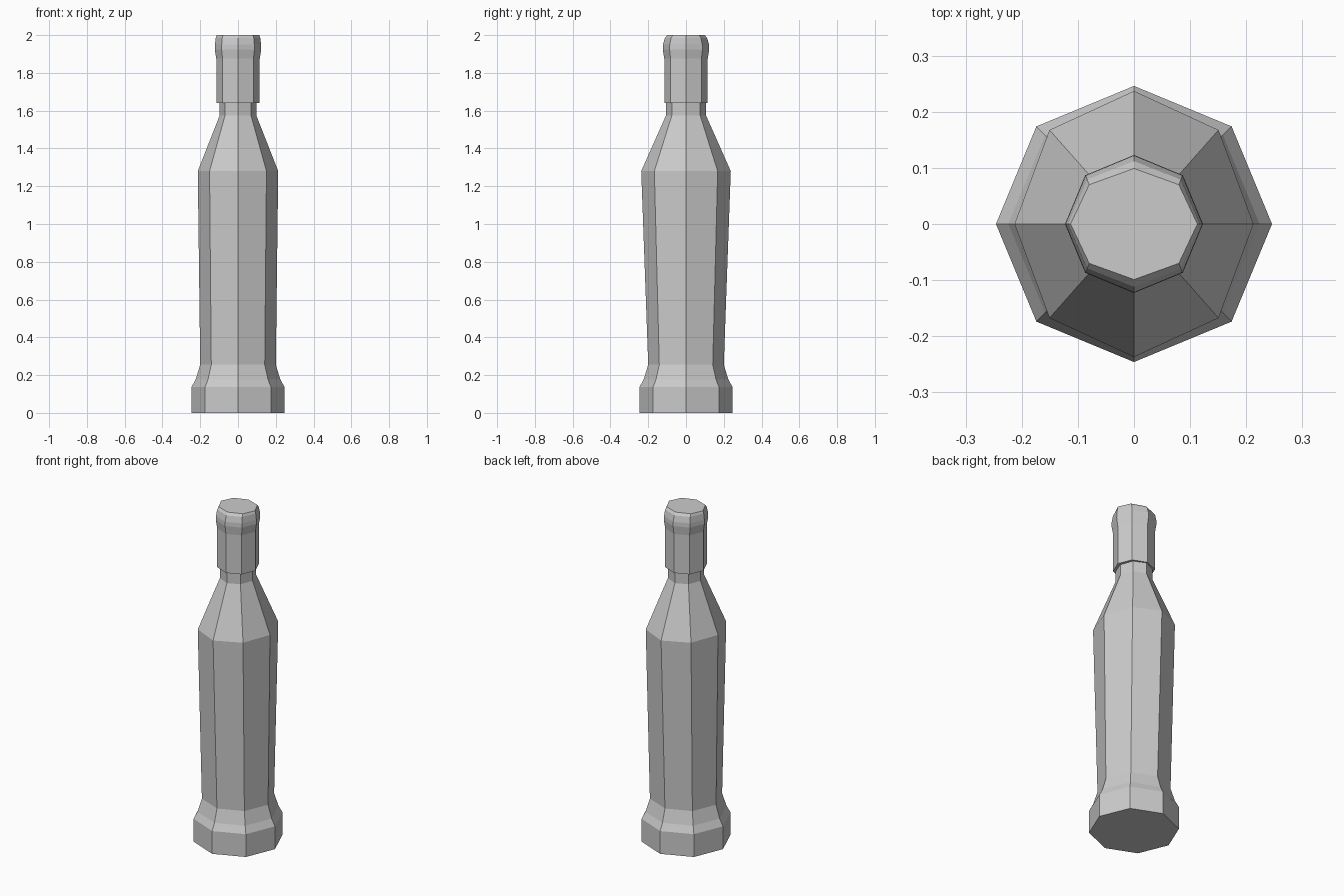
import bpy, bmesh
from math import cos, sin, pi

if "Cube" in bpy.data.objects:
    bpy.data.objects.remove(bpy.data.objects["Cube"])

SIDES = 8


def lathe(name, profile):
    """Stack of octagonal rings; each profile entry is (x radius, y radius, z)."""
    bm = bmesh.new()
    rings = []
    for rx, ry, z in profile:
        rings.append([bm.verts.new((rx * cos(2 * pi * i / SIDES),
                                    ry * sin(2 * pi * i / SIDES), z))
                      for i in range(SIDES)])
    for low, high in zip(rings, rings[1:]):
        for i in range(SIDES):
            j = (i + 1) % SIDES
            bm.faces.new((low[i], low[j], high[j], high[i]))
    bm.faces.new(rings[0][::-1])
    bm.faces.new(rings[-1])
    bmesh.ops.recalc_face_normals(bm, faces=bm.faces)
    mesh = bpy.data.meshes.new(name)
    bm.to_mesh(mesh)
    bm.free()
    obj = bpy.data.objects.new(name, mesh)
    bpy.context.collection.objects.link(obj)
    return obj


# Bottle: heavy foot, body that widens upward, sloped shoulder, short neck
lathe("bottle_body", [
    (0.246, 0.246, 0.0),
    (0.246, 0.246, 0.137),
    (0.224, 0.224, 0.178),
    (0.200, 0.200, 0.255),
    (0.213, 0.237, 1.28),
    (0.097, 0.106, 1.575),
    (0.097, 0.106, 1.64),
])

# Cap: straight sleeve with a rounded lip at the top
lathe("bottle_cap", [
    (0.115, 0.115, 1.64),
    (0.115, 0.115, 1.875),
    (0.123, 0.123, 1.925),
    (0.122, 0.122, 1.95),
    (0.118, 0.112, 1.985),
    (0.113, 0.099, 2.0),
])
